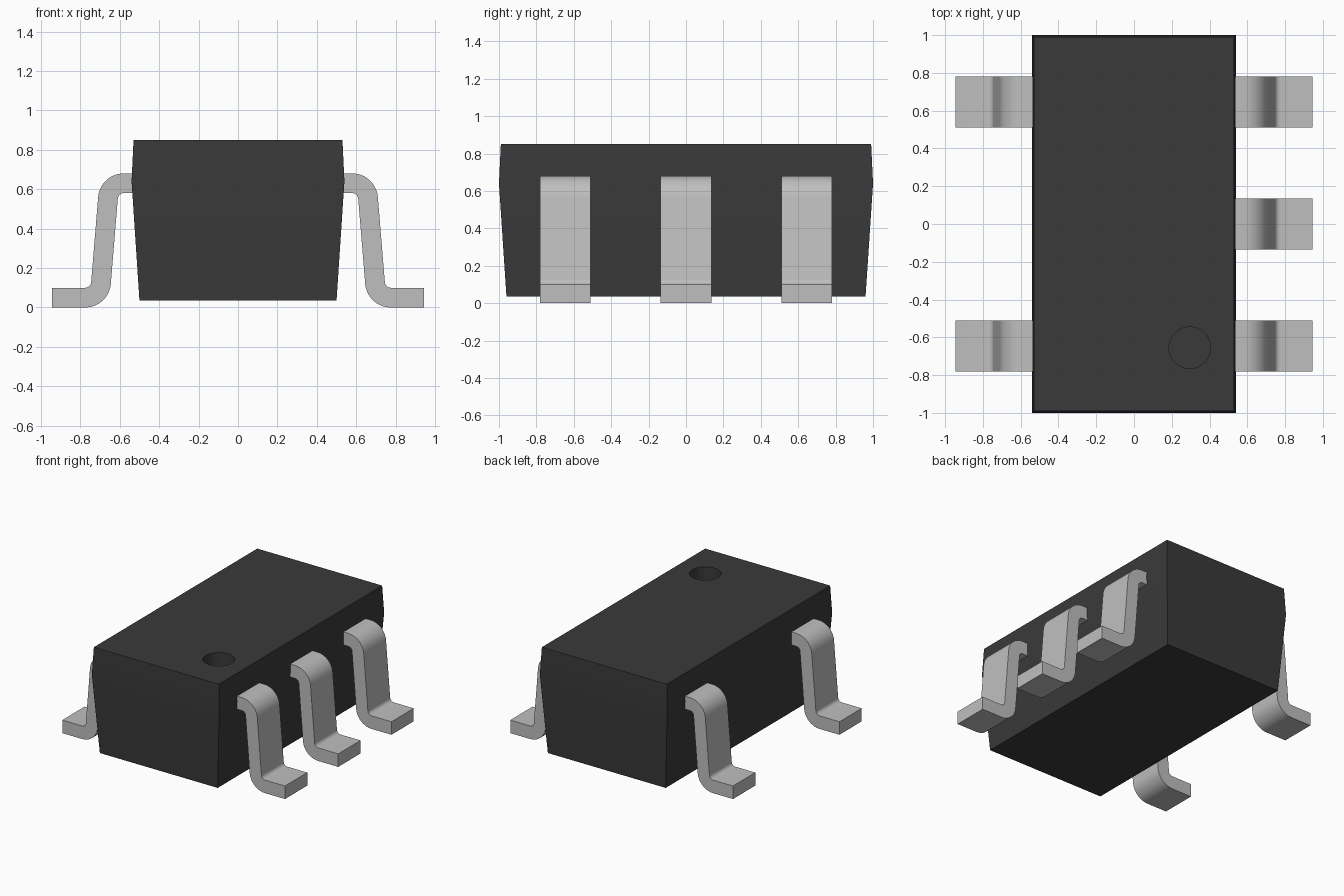
import bpy
import bmesh
import math

old = bpy.data.objects.get("Cube")
if old:
    bpy.data.objects.remove(old, do_unlink=True)


def make_material(name, value):
    mat = bpy.data.materials.new(name)
    mat.use_nodes = True
    color = (value, value, value, 1.0)
    mat.diffuse_color = color
    mat.node_tree.nodes["Principled BSDF"].inputs["Base Color"].default_value = color
    return mat


black_plastic = make_material("black plastic", 0.042)
tinned_metal = make_material("tinned metal", 0.52)


def make_object(name, bm, mat):
    bmesh.ops.recalc_face_normals(bm, faces=bm.faces)
    mesh = bpy.data.meshes.new(name)
    bm.to_mesh(mesh)
    bm.free()
    mesh.materials.append(mat)
    obj = bpy.data.objects.new(name, mesh)
    bpy.context.collection.objects.link(obj)
    return obj


def activate(obj):
    bpy.ops.object.select_all(action='DESELECT')
    obj.select_set(True)
    bpy.context.view_layer.objects.active = obj


def smooth(obj):
    activate(obj)
    bpy.ops.object.shade_smooth_by_angle(angle=math.radians(30))


# Body: three stacked rectangles, widest at the mould parting line
bm = bmesh.new()
rings = []
for hx, hy, z in ((0.50, 0.96, 0.035), (0.54, 1.0, 0.64), (0.53, 0.99, 0.85)):
    corners = ((-hx, -hy), (hx, -hy), (hx, hy), (-hx, hy))
    rings.append([bm.verts.new((x, y, z)) for x, y in corners])
for low, high in zip(rings, rings[1:]):
    for i in range(4):
        j = (i + 1) % 4
        bm.faces.new((low[i], low[j], high[j], high[i]))
bm.faces.new(rings[0])
bm.faces.new(rings[-1])
body = make_object("body", bm, black_plastic)

# Round recess marking the first pin
RECESS_DEPTH = 0.15
bm = bmesh.new()
bmesh.ops.create_cone(bm, cap_ends=True, segments=48, radius1=0.11, radius2=0.11,
                      depth=2 * RECESS_DEPTH)
bmesh.ops.translate(bm, verts=bm.verts, vec=(0.295, -0.655, 0.85))
cutter = make_object("recess_cutter", bm, black_plastic)
cutter.hide_render = True
cut = body.modifiers.new("recess", 'BOOLEAN')
cut.operation = 'DIFFERENCE'
cut.solver = 'EXACT'
cut.object = cutter
activate(body)
bpy.ops.object.modifier_apply(modifier=cut.name)
bpy.data.objects.remove(cutter, do_unlink=True)
smooth(body)


def arc(cx, cz, r, start, end, steps=10):
    angles = [math.radians(start + (end - start) * i / steps) for i in range(steps + 1)]
    return [(cx + r * math.cos(a), cz + r * math.sin(a)) for a in angles]


# Gull-wing lead profile in x and z: two bends joined by a leaning shank
INNER, OUTER, LEAN = 0.03, 0.13, 5
profile = [(0.50, 0.68)]
profile += arc(0.58, 0.55, OUTER, 90, LEAN)
profile += arc(0.775, 0.13, INNER, 180 + LEAN, 270)
profile += [(0.945, 0.10), (0.945, 0.0)]
profile += arc(0.775, 0.13, OUTER, 270, 180 + LEAN)
profile += arc(0.58, 0.55, INNER, LEAN, 90)
profile += [(0.50, 0.58)]


def make_lead(name, side, y, width=0.27):
    bm = bmesh.new()
    face = bm.faces.new([bm.verts.new((side * x, y - width / 2, z)) for x, z in profile])
    out = bmesh.ops.extrude_face_region(bm, geom=[face])
    moved = [v for v in out["geom"] if isinstance(v, bmesh.types.BMVert)]
    bmesh.ops.translate(bm, verts=moved, vec=(0, width, 0))
    smooth(make_object(name, bm, tinned_metal))


# Three leads on the left (+x), two on the right (-x)
PITCH = 0.645
for label, y in (("front", -PITCH), ("middle", 0.0), ("back", PITCH)):
    make_lead("left_" + label + "_lead", 1, y)
    if label != "middle":
        make_lead("right_" + label + "_lead", -1, y)
